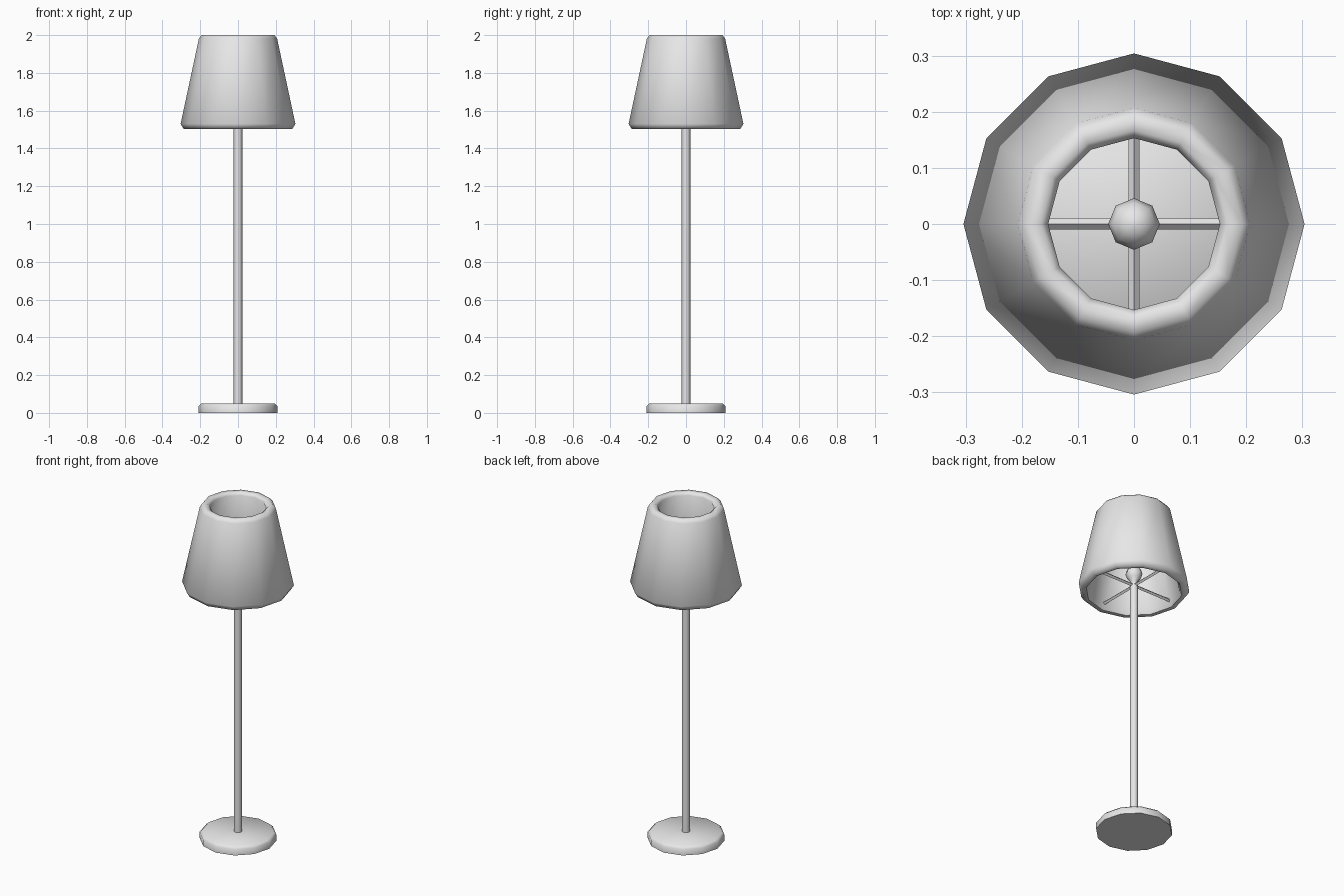
import bpy, bmesh, math
from mathutils import Matrix

cube = bpy.data.objects.get("Cube")
if cube:
    bpy.data.objects.remove(cube, do_unlink=True)

# One plain grey for the whole lamp
GREY = (0.8, 0.8, 0.8, 1)
grey = bpy.data.materials.new("plain_grey")
grey.use_nodes = True
grey.diffuse_color = GREY
bsdf = next(n for n in grey.node_tree.nodes if n.type == 'BSDF_PRINCIPLED')
bsdf.inputs["Base Color"].default_value = GREY


def finish(name, bm):
    """Turn a bmesh into a smooth object that keeps its hard edges."""
    bmesh.ops.recalc_face_normals(bm, faces=bm.faces)
    mesh = bpy.data.meshes.new(name)
    bm.to_mesh(mesh)
    bm.free()
    mesh.materials.append(grey)
    for poly in mesh.polygons:
        poly.use_smooth = True
    mesh.set_sharp_from_angle(angle=math.radians(60))
    obj = bpy.data.objects.new(name, mesh)
    bpy.context.scene.collection.objects.link(obj)
    return obj


def lathe(name, profile, sides, closed=False):
    """Revolve (radius, height) points about z; open profiles get end caps."""
    bm = bmesh.new()
    rings = []
    for r, z in profile:
        ring = []
        for i in range(sides):
            a = math.tau * i / sides
            ring.append(bm.verts.new((r * math.cos(a), r * math.sin(a), z)))
        rings.append(ring)
    pairs = list(zip(rings, rings[1:]))
    if closed:
        pairs.append((rings[-1], rings[0]))
    else:
        bm.faces.new(rings[0])
        bm.faces.new(rings[-1])
    for low, high in pairs:
        for i in range(sides):
            j = (i + 1) % sides
            bm.faces.new((low[i], low[j], high[j], high[i]))
    return finish(name, bm)


# Foot and pole
lathe("base", [(0.208, 0), (0.208, 0.037), (0.194, 0.05)], 12)
lathe("pole", [(0.0225, 0.045), (0.0225, 1.54)], 8)

# Hollow shade with rounded rims
lathe("shade", [(0.287, 1.503), (0.304, 1.53), (0.207, 1.982), (0.193, 2.0),
                (0.167, 2.0), (0.153, 1.985), (0.25, 1.525), (0.262, 1.503)],
      12, closed=True)

# Bulb on a narrow neck
lathe("bulb", [(0.018, 1.53), (0.02, 1.565), (0.038, 1.585), (0.046, 1.61),
               (0.038, 1.638), (0.02, 1.653), (0.004, 1.657)], 8)

# Four diamond-section spokes holding the shade
for k, side in enumerate(("left", "back", "right", "front")):
    bm = bmesh.new()
    bmesh.ops.create_cone(bm, cap_ends=True, segments=4, radius1=0.01,
                          radius2=0.01, depth=0.25,
                          matrix=Matrix.Translation((0, 0, 0.13)))
    # Lay the rod along x, then swing it to its side
    turn = Matrix.Rotation(k * math.pi / 2, 4, 'Z') @ Matrix.Rotation(math.pi / 2, 4, 'Y')
    bm.transform(Matrix.Translation((0, 0, 1.54)) @ turn)
    finish(side + "_spoke", bm)
